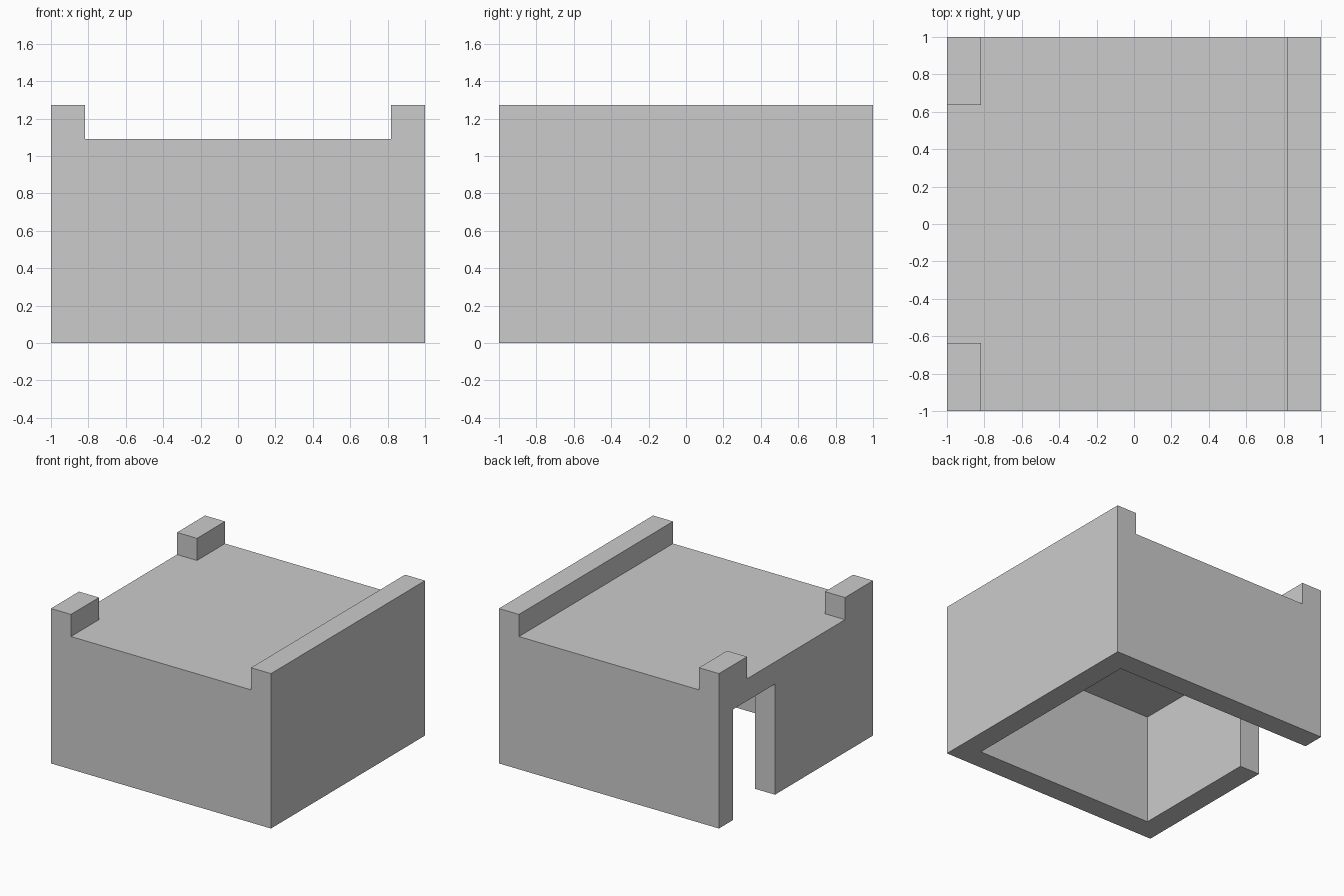
import bpy, bmesh

if "Cube" in bpy.data.objects:
    bpy.data.objects.remove(bpy.data.objects["Cube"])

U = 2 / 11  # wall thickness, the module of the whole building


def prism(name, outline, z0, z1):
    """Extrude a plan outline (in modules) from z0 to z1."""
    bm = bmesh.new()
    face = bm.faces.new([bm.verts.new((x * U, y * U, z0 * U)) for x, y in outline])
    ext = bmesh.ops.extrude_face_region(bm, geom=[face])
    top = [v for v in ext["geom"] if isinstance(v, bmesh.types.BMVert)]
    bmesh.ops.translate(bm, verts=top, vec=(0, 0, (z1 - z0) * U))
    bmesh.ops.recalc_face_normals(bm, faces=bm.faces)
    mesh = bpy.data.meshes.new(name)
    bm.to_mesh(mesh)
    bm.free()
    obj = bpy.data.objects.new(name, mesh)
    bpy.context.collection.objects.link(obj)
    return obj


def cut(target, cutter):
    """Subtract the cutter and remove it."""
    cutter.hide_render = True
    mod = target.modifiers.new(cutter.name, 'BOOLEAN')
    mod.operation = 'DIFFERENCE'
    mod.solver = 'EXACT'
    mod.object = cutter
    bpy.context.view_layer.objects.active = target
    bpy.ops.object.modifier_apply(modifier=mod.name)
    bpy.data.objects.remove(cutter)


# Solid block up to the parapet tops
house = prism("house_shell", [(-5.5, -5.5), (5.5, -5.5), (5.5, 5.5), (-5.5, 5.5)], 0, 7)

# Roof recess: leaves the long right parapet and two left corner posts
cut(house, prism("roof_recess", [
    (-4.5, -6.5), (4.5, -6.5), (4.5, 6.5), (-4.5, 6.5),
    (-4.5, 3.5), (-6.5, 3.5), (-6.5, -3.5), (-4.5, -3.5)], 6, 8))

# Room open at the bottom, with the doorway through the left wall
cut(house, prism("room_and_doorway", [
    (-4.5, -4.5), (4.5, -4.5), (4.5, 4.5), (-6.5, 4.5),
    (-6.5, 1.5), (-4.5, 1.5)], -1, 5))
